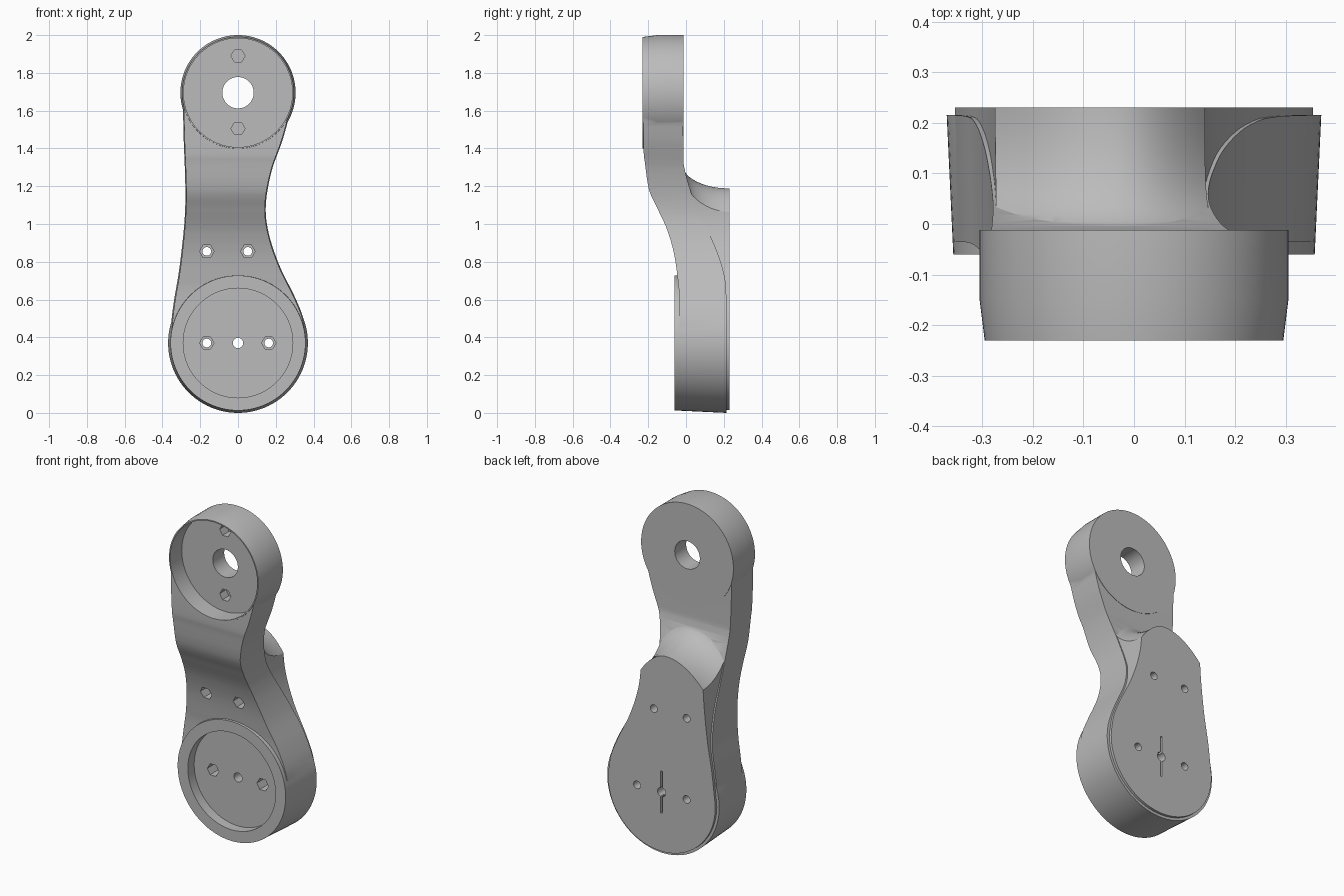
import bpy, bmesh
from math import sin, cos, pi, radians
from mathutils import Vector

if "Cube" in bpy.data.objects:
    bpy.data.objects.remove(bpy.data.objects["Cube"], do_unlink=True)

grey = bpy.data.materials.new("plain_grey")
grey.use_nodes = True
grey.diffuse_color = (0.5, 0.5, 0.5, 1)
grey.node_tree.nodes["Principled BSDF"].inputs["Base Color"].default_value = grey.diffuse_color

UPPER_Z, LOWER_Z = 1.695, 0.37


def loft(name, rings):
    """Closed solid through rings of equal length."""
    bm = bmesh.new()
    loops = [[bm.verts.new(p) for p in ring] for ring in rings]
    n = len(loops[0])
    for a, b in zip(loops, loops[1:]):
        for i in range(n):
            j = (i + 1) % n
            bm.faces.new((a[i], a[j], b[j], b[i]))
    bm.faces.new(loops[0])
    bm.faces.new(loops[-1])
    bmesh.ops.recalc_face_normals(bm, faces=bm.faces)
    mesh = bpy.data.meshes.new(name)
    bm.to_mesh(mesh)
    bm.free()
    mesh.materials.append(grey)
    obj = bpy.data.objects.new(name, mesh)
    bpy.context.collection.objects.link(obj)
    return obj


def lathe_y(name, z, stations, sides=96, x=0):
    """Round or polygonal solid along y from (y, radius) stations."""
    return loft(name, [[(x + r * cos(2 * pi * i / sides), y, z + r * sin(2 * pi * i / sides))
                        for i in range(sides)] for y, r in stations])


def combine(target, tool, operation):
    mod = target.modifiers.new("join", "BOOLEAN")
    mod.operation, mod.object, mod.solver = operation, tool, "EXACT"
    bpy.context.view_layer.update()
    graph = bpy.context.evaluated_depsgraph_get()
    mesh = bpy.data.meshes.new_from_object(target.evaluated_get(graph))
    target.modifiers.clear()
    target.data = mesh
    bpy.data.objects.remove(tool, do_unlink=True)


def smooth(points, steps=6):
    """Catmull-Rom curve through 2D points."""
    p = [Vector(q) for q in points]
    p = [2 * p[0] - p[1]] + p + [2 * p[-1] - p[-2]]
    out = []
    for a, b, c, d in zip(p, p[1:], p[2:], p[3:]):
        for k in range(steps):
            t = k / steps
            out.append(0.5 * (2 * b + (c - a) * t + (2 * a - 5 * b + 4 * c - d) * t ** 2
                              + (3 * b - a - 3 * c + d) * t ** 3))
    return out + [p[-2]]


# Outline of the arm (x, z) and its bent side profile (y, z)
right_edge = smooth([(.299, 1.65), (.245, 1.45), (.185, 1.28), (.153, 1.1), (.167, .95),
                     (.222, .78), (.3, .62), (.345, .51), (.362, .42)])
left_edge = smooth([(-.299, 1.65), (-.295, 1.45), (-.287, 1.25), (-.285, 1.1), (-.293, .95),
                    (-.315, .75), (-.343, .58), (-.362, .42)])
front_edge = smooth([(-.225, 1.8), (-.225, 1.42), (-.217, 1.32), (-.195, 1.18), (-.15, 1.08),
                     (-.1, .97), (-.065, .85), (-.045, .72), (-.036, .6), (-.036, .3)])
back_edge = smooth([(-.014, 1.8), (-.014, 1.4), (-.005, 1.28), (.05, 1.1), (.1, .99),
                    (.15, .89), (.195, .76), (.213, .63), (.213, .3)])


def outline(y, inset, foot=()):
    pts = [(p.x - inset, p.y) for p in right_edge] + list(foot)
    pts += [(p.x + inset, p.y) for p in reversed(left_edge)]
    return [(x, y, z) for x, z in pts]


# Arm: outline crossed with the side profile
body = loft("link_arm", [outline(-.3, .014), outline(.3, 0)])
side = front_edge + back_edge[::-1]
combine(body, loft("side_profile", [[(x, p.x, p.y) for p in side] for x in (-.5, .5)]), "INTERSECT")

# Back pad with an arched top that sweeps concavely into the arm
foot = [(.354 * cos(a), LOWER_Z + .354 * sin(a)) for a in (radians(4 - 188 * i / 48) for i in range(49))]
pad = loft("back_pad", [outline(y, .012, foot) for y in (-.02, .23)])
sections = []
for i in range(41):
    x = -.4 + .02 * i
    d = max(-.3, min(.16, x)) + .03
    low = 1.188 - (2.26 if d < 0 else 4.3) * d * d
    high = 1.31 - .5 * d * d
    ring = [(-.1, -.1), (.3, -.1), (.3, low)]
    for k in range(13):
        t = pi / 2 * (1 - k / 12)
        ring.append((-.015 + .25 * (1 - cos(t)), low + (high - low) * (1 - sin(t))))
    sections.append([(x, y, z) for y, z in ring + [(-.1, high)]])
combine(pad, loft("pad_sweep", sections), "INTERSECT")
combine(body, pad, "UNION")

# Round end bosses
combine(body, lathe_y("upper_boss", UPPER_Z, [(-.23, .295), (-.15, .305), (-.012, .305)]), "UNION")
combine(body, lathe_y("lower_boss", LOWER_Z, [(-.06, .357), (.215, .37)]), "UNION")

# Front pockets and the shaft hole
for name, z, y0, y1, r in (("upper_pocket", UPPER_Z, -.4, -.12, .288),
                           ("lower_pocket", LOWER_Z, -.4, 0, .29),
                           ("shaft_hole", UPPER_Z, -.5, .5, .083),
                           ("centre_hole", LOWER_Z, -.5, .5, .027)):
    combine(body, lathe_y(name, z, [(y0, r), (y1, r)], 64), "DIFFERENCE")

# Hexagonal nut recesses, the lower ones with bolt holes through
for z in (1.89, 1.505):
    combine(body, lathe_y("blind_nut", z, [(-.4, .037), (-.06, .037)], 6), "DIFFERENCE")
for x, z in ((-.165, .855), (.052, .855), (-.165, LOWER_Z), (.163, LOWER_Z)):
    combine(body, lathe_y("nut_recess", z, [(-.4, .038), (.09, .038)], 6, x), "DIFFERENCE")
    combine(body, lathe_y("bolt_hole", z, [(-.5, .023), (.5, .023)], 24, x), "DIFFERENCE")

# Thin slot across the centre hole on the back
slot = [(-.006, -.125), (.006, -.125), (.006, .125), (-.006, .125)]
combine(body, loft("back_slot", [[(x, y, LOWER_Z + z) for x, z in slot] for y in (.2, .3)]), "DIFFERENCE")

# Smooth curved walls, keep edges crisp
bpy.ops.object.select_all(action="DESELECT")
body.select_set(True)
bpy.context.view_layer.objects.active = body
bpy.ops.object.shade_smooth_by_angle(angle=radians(25))
